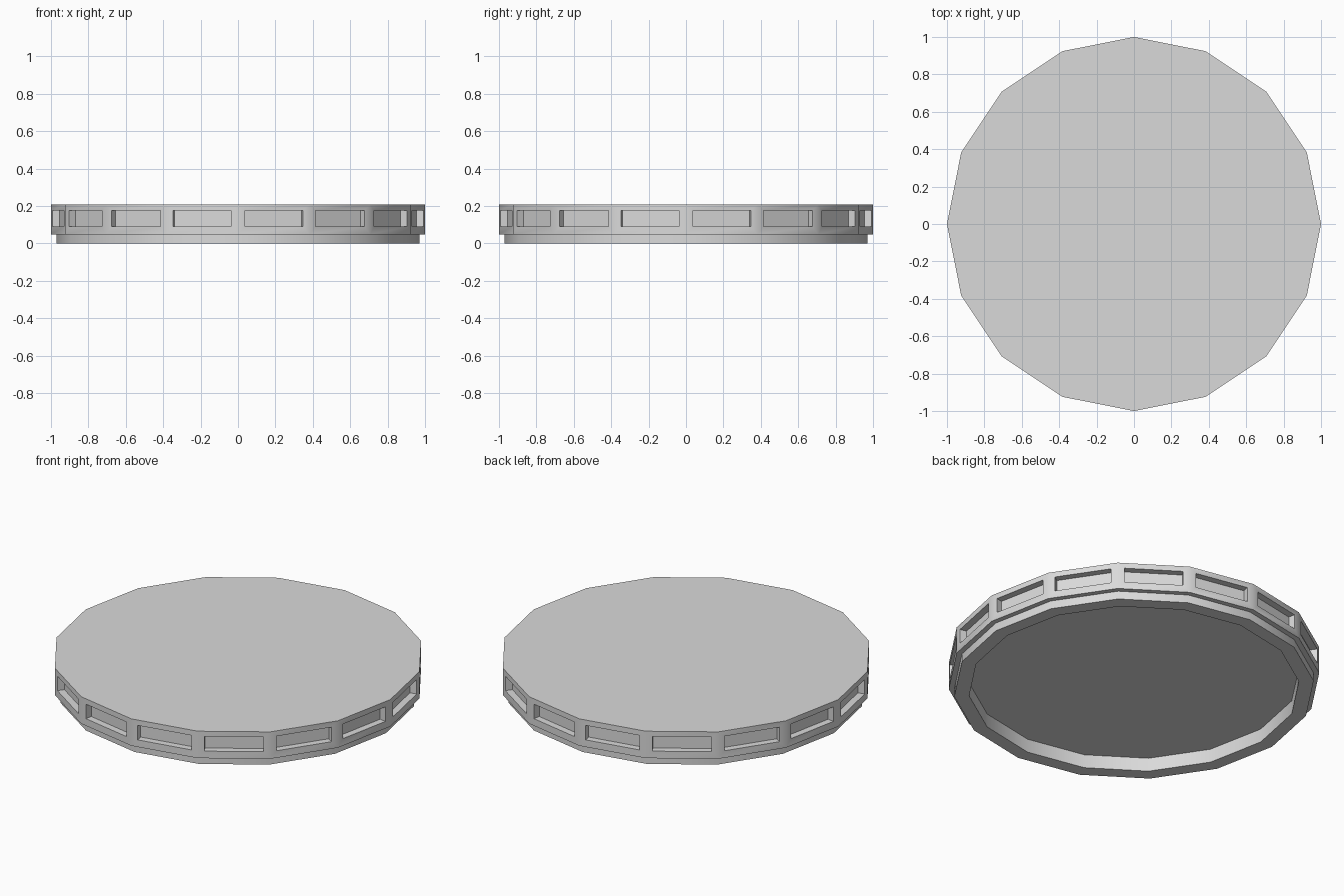
import bpy, bmesh
from math import cos, sin, radians, tau

cube = bpy.data.objects.get("Cube")
if cube:
    bpy.data.objects.remove(cube, do_unlink=True)

SIDES = 16

grey = bpy.data.materials.new("light_grey")
grey.use_nodes = True
colour = (0.7, 0.7, 0.7, 1)
grey.diffuse_color = colour
grey.node_tree.nodes["Principled BSDF"].inputs["Base Color"].default_value = colour


def lathe(bm, profile):
    """Sweep (radius, z) points round the axis, capping both ends."""
    rings = [[bm.verts.new((r * cos(tau * i / SIDES), r * sin(tau * i / SIDES), z))
              for i in range(SIDES)] for r, z in profile]
    bands = []
    for lower, upper in zip(rings, rings[1:]):
        bands.append([bm.faces.new((lower[i], lower[(i + 1) % SIDES],
                                    upper[(i + 1) % SIDES], upper[i]))
                      for i in range(SIDES)])
    bm.faces.new(rings[0][::-1])
    bm.faces.new(rings[-1])
    bm.normal_update()
    return bands


# Disc with a hollow foot ring: hollow, foot, step, rim wall, top
bm = bmesh.new()
bands = lathe(bm, [(0.89, 0.08), (0.89, 0), (0.97, 0),
                   (0.97, 0.048), (1, 0.048), (1, 0.208)])

# Recessed rectangular panel in every facet of the rim wall
panels = bands[-1]
bmesh.ops.inset_individual(bm, faces=panels, thickness=0.037, use_even_offset=True)
for panel in panels:
    bmesh.ops.translate(bm, verts=panel.verts, vec=(0, 0, 0.005))
bm.normal_update()
pockets = bmesh.ops.extrude_discrete_faces(bm, faces=panels)["faces"]
bm.normal_update()
for pocket in pockets:
    bmesh.ops.translate(bm, verts=pocket.verts, vec=pocket.normal * -0.04)
bmesh.ops.recalc_face_normals(bm, faces=bm.faces)

mesh = bpy.data.meshes.new("panelled_disc")
bm.to_mesh(mesh)
bm.free()
mesh.materials.append(grey)
disc = bpy.data.objects.new("panelled_disc", mesh)
bpy.context.collection.objects.link(disc)

# Smooth round the rim, crisp at the steps and pockets
bpy.ops.object.select_all(action="DESELECT")
disc.select_set(True)
bpy.context.view_layer.objects.active = disc
bpy.ops.object.shade_smooth_by_angle(angle=radians(30))
